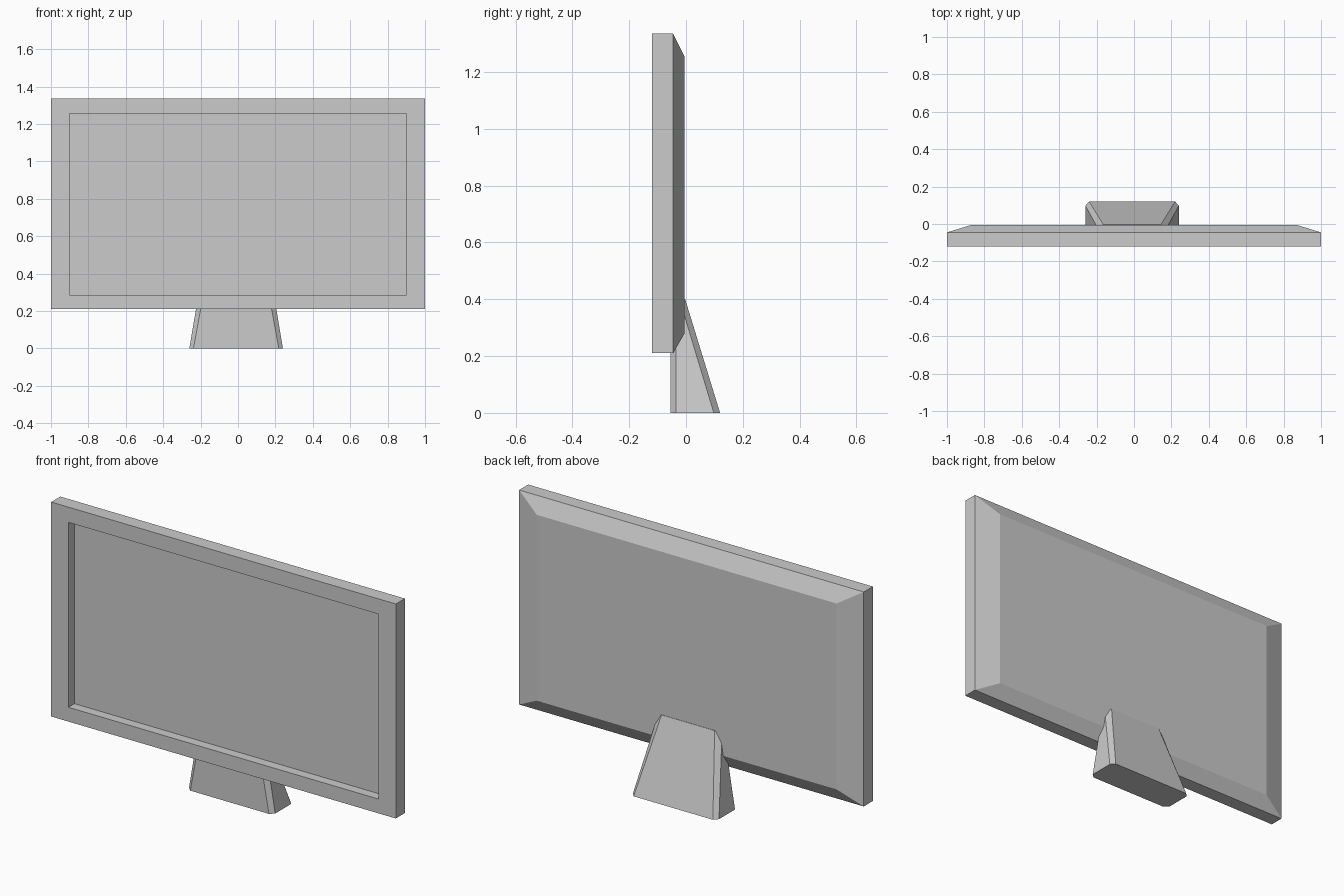
import bpy, bmesh

cube = bpy.data.objects.get("Cube")
if cube:
    bpy.data.objects.remove(cube)

grey = bpy.data.materials.new("light_grey")
grey.use_nodes = True
colour = (0.6, 0.6, 0.6, 1)
grey.diffuse_color = colour
grey.node_tree.nodes["Principled BSDF"].inputs["Base Color"].default_value = colour


def loft(name, rings):
    """Skin a closed solid through matching rings of points."""
    bm = bmesh.new()
    loops = [[bm.verts.new(p) for p in ring] for ring in rings]
    for a, b in zip(loops, loops[1:]):
        for i in range(len(a)):
            j = (i + 1) % len(a)
            bm.faces.new((a[i], a[j], b[j], b[i]))
    bm.faces.new(loops[0])
    bm.faces.new(loops[-1])
    bmesh.ops.recalc_face_normals(bm, faces=bm.faces)
    mesh = bpy.data.meshes.new(name)
    bm.to_mesh(mesh)
    bm.free()
    mesh.materials.append(grey)
    obj = bpy.data.objects.new(name, mesh)
    bpy.context.collection.objects.link(obj)
    return obj


def upright_rect(half, low, high, y):
    return [(-half, y, low), (half, y, low), (half, y, high), (-half, y, high)]


# Screen housing: recessed panel, bezel, square sides and sloped back
loft("screen_housing", [
    upright_rect(0.90, 0.285, 1.255, -0.07),
    upright_rect(0.90, 0.285, 1.255, -0.12),
    upright_rect(1.00, 0.21, 1.335, -0.12),
    upright_rect(1.00, 0.21, 1.335, -0.045),
    upright_rect(0.87, 0.28, 1.255, -0.005),
])


def stand_ring(half_side, half_front, half_back, y_side, y_back, z):
    """Rectangle with clipped corners, symmetrical about the stand's middle."""
    side = [(half_front, -0.055), (half_side, -0.035),
            (half_side, y_side), (half_back, y_back)]
    outline = side + [(-x, y) for x, y in reversed(side)]
    return [(x - 0.01, y, z) for x, y in outline]


# Tapered stand leaning up into the back of the housing
loft("stand", [
    stand_ring(0.25, 0.228, 0.23, 0.098, 0.12, 0),
    stand_ring(0.183, 0.155, 0.154, -0.023, -0.003, 0.4),
])
